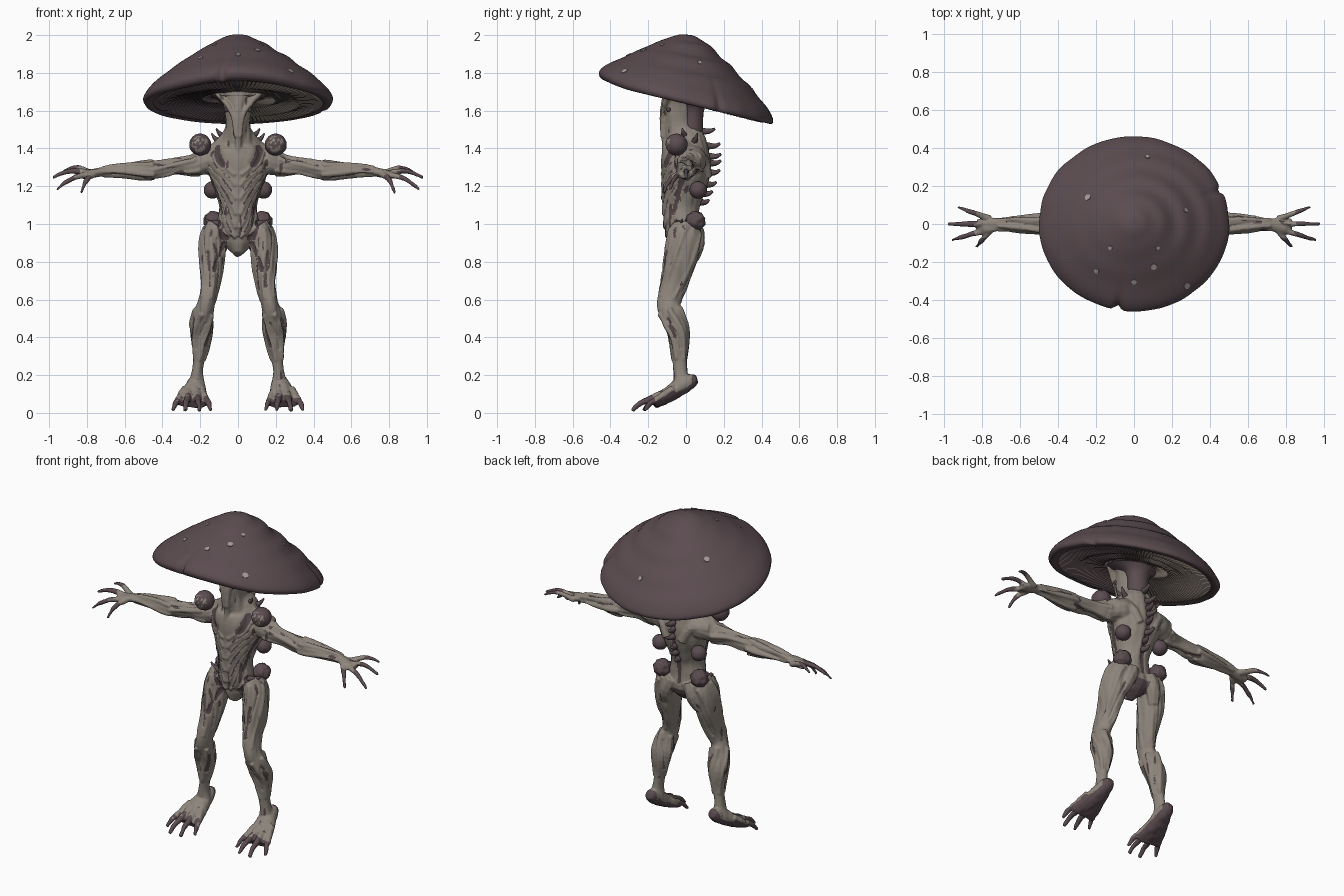
import bpy, bmesh, math, random
from mathutils import Vector, Matrix, noise
from mathutils.kdtree import KDTree

random.seed(4)
old = bpy.data.objects.get("Cube")
if old:
    bpy.data.objects.remove(old, do_unlink=True)


def material(name, color):
    m = bpy.data.materials.new(name)
    m.use_nodes = True
    m.diffuse_color = (*color, 1)
    node = next(n for n in m.node_tree.nodes if n.type == 'BSDF_PRINCIPLED')
    node.inputs["Base Color"].default_value = (*color, 1)
    node.inputs["Roughness"].default_value = .8
    return m


FLESH = material("pale bark flesh", (.27, .235, .2))
CAP = material("dusky purple", (.105, .072, .08))
SINEW = material("dark sinew", (.085, .06, .065))
GILL = material("brown gill", (.17, .14, .12))
SPOT = material("pale spot", (.36, .32, .31))


def finish(name, bm, mats, smooth=True):
    bmesh.ops.recalc_face_normals(bm, faces=bm.faces[:])
    me = bpy.data.meshes.new(name)
    bm.to_mesh(me)
    bm.free()
    for m in mats:
        me.materials.append(m)
    if smooth:
        me.shade_smooth()
    ob = bpy.data.objects.new(name, me)
    bpy.context.collection.objects.link(ob)
    return ob


def spline(pts, steps=4):
    """Smooth curve through rows of numbers of any length."""
    out = []
    for i in range(len(pts) - 1):
        rows = (pts[max(i - 1, 0)], pts[i], pts[i + 1], pts[min(i + 2, len(pts) - 1)])
        for k in range(steps):
            t = k / steps
            out.append([b + .5 * t * (c - a + t * (2*a - 5*b + 4*c - d + t * (3*(b - c) + d - a)))
                        for a, b, c, d in zip(*rows)])
    return out + [list(pts[-1])]


def frame(rings, i, ref):
    lo, hi = rings[max(i - 1, 0)], rings[min(i + 1, len(rings) - 1)]
    t = (Vector(hi[:3]) - Vector(lo[:3])).normalized()
    u = (ref - t * ref.dot(t)).normalized()
    return u, t.cross(u)


def surf(rings, ref, t, a, k=1):
    """Point on a limb's skin: t along it, angle a around it."""
    s = t * (len(rings) - 1)
    i = min(int(s), len(rings) - 2)
    row = [p + (q - p) * (s - i) for p, q in zip(rings[i], rings[i + 1])]
    u, v = frame(rings, i, ref)
    return Vector(row[:3]) + k * (u * math.cos(a) * row[3] + v * math.sin(a) * row[4])


def loft(bm, rings, ref, n=14):
    loops = []
    for i, row in enumerate(rings):
        u, v = frame(rings, i, ref)
        loops.append([bm.verts.new(Vector(row[:3]) + u * row[3] * math.cos(math.tau * k / n)
                                   + v * row[4] * math.sin(math.tau * k / n)) for k in range(n)])
    for a, b in zip(loops, loops[1:]):
        for k in range(n):
            bm.faces.new((a[k], a[k - 1], b[k - 1], b[k]))
    bm.faces.new(loops[0])
    bm.faces.new(loops[-1][::-1])


def tube(bm, pts, r0, r1, n=8):
    last = len(pts) - 1
    rows = [(*p, r0 + (r1 - r0) * i / last, r0 + (r1 - r0) * i / last) for i, p in enumerate(pts)]
    along = Vector(pts[-1]) - Vector(pts[0])
    axis = min((Vector((1, 0, 0)), Vector((0, 1, 0)), Vector((0, 0, 1))), key=lambda v: abs(v.dot(along)))
    loft(bm, spline(rows, 3), axis, n)


def skin_path(limb, t0, t1, a0, a1, k=1, n=8):
    return [surf(*limb, t0 + (t1 - t0) * i / n, math.radians(a0 + (a1 - a0) * i / n), k)
            for i in range(n + 1)]


# Main masses: centre, then the two radii of each ring
X, Y = Vector((1, 0, 0)), Vector((0, 1, 0))
torso = (spline([(0, -.03, 1.72, .17, .09), (0, -.035, 1.66, .09, .09), (0, -.04, 1.58, .07, .085),
                 (0, -.03, 1.5, .07, .085), (0, 0, 1.43, .12, .11), (0, 0, 1.35, .16, .13),
                 (0, 0, 1.27, .16, .13), (0, -.015, 1.18, .125, .115), (0, -.025, 1.09, .1, .1),
                 (0, -.02, 1, .11, .095), (0, -.01, .93, .1, .09), (0, -.03, .88, .06, .07),
                 (0, -.05, .84, .02, .03)]), X)
leg = (spline([(.1, 0, .98, .07, .085), (.13, -.01, .92, .068, .09), (.14, -.03, .81, .068, .088),
               (.148, -.065, .68, .05, .072), (.168, -.092, .58, .045, .062), (.188, -.07, .5, .056, .06),
               (.195, -.04, .42, .06, .058), (.205, -.034, .3, .034, .04), (.215, -.03, .22, .03, .038),
               (.22, -.025, .15, .045, .042)]), X)
arm = (spline([(.06, .03, 1.34, .08, .09), (.15, .02, 1.335, .085, .076), (.23, .01, 1.31, .057, .054),
               (.32, 0, 1.305, .042, .04), (.42, 0, 1.29, .044, .045), (.5, 0, 1.285, .05, .047),
               (.6, 0, 1.285, .042, .036), (.7, 0, 1.28, .031, .025), (.78, -.01, 1.265, .044, .023),
               (.83, -.01, 1.255, .036, .016)]), Y)
foot = (spline([(.22, .058, .18, .022, .02), (.22, .03, .17, .038, .038), (.225, -.02, .145, .052, .048),
                (.235, -.1, .09, .075, .038), (.24, -.17, .048, .09, .025)]), X)

bm = bmesh.new()
for limb in (leg, arm, foot):
    loft(bm, *limb)

# Muscle strands winding along limbs, with dark grooves between them
grooves = []
for k in range(5):
    a = 72 * k
    for limb, t0, t1, turn in ((leg, .06, .42, 50), (leg, .5, .8, -45), (arm, .2, .5, 40), (arm, .48, .8, -35)):
        tube(bm, skin_path(limb, t0, t1, a, a + turn, .9), .017, .01)
        if k in (0, 1, 3):
            grooves.append((.006, skin_path(limb, t0 + .06, t1 - .06, a + 36, a + 36 + turn, 1.02, 40)))

# Steep chevron ribs, fine grooves, and wide dark hollows
for k in range(6):
    t = .35 + .06 * k
    tube(bm, skin_path(torso, t, t + .17, 30, 84, .95), .008, .013)
    grooves.append((.005, skin_path(torso, t + .04, t + .19, 20, 72, 1.02, 40)))
for limb, width, *path in ((torso, .016, .32, .8, -90, -90), (torso, .024, .36, .45, 32, 58),
                           (torso, .018, .52, .7, 5, 25), (torso, .02, .74, .84, 25, 50),
                           (leg, .016, .14, .28, 150, 110), (leg, .01, .2, .36, 70, 95),
                           (leg, .014, .56, .68, 30, 20), (leg, .012, .58, .72, 150, 130),
                           (arm, .012, .42, .5, -70, -40)):
    grooves.append((width, skin_path(limb, *path, 1.02, 40)))

# Brow, shoulder slope, shoulder blade, and buttock
tube(bm, [(.12, -.08, 1.7), (.065, -.11, 1.64), (.025, -.122, 1.57), (.01, -.122, 1.46)], .016, .012)
tube(bm, [(.03, -.02, 1.49), (.1, 0, 1.41), (.19, .01, 1.36)], .04, .035)
tube(bm, [(.05, .11, 1.25), (.1, .09, 1.34), (.2, .05, 1.35)], .03, .035)
tube(bm, [(.06, .05, .97), (.09, .06, .9), (.12, .03, .82)], .045, .04)

# Fingers and toes
for x, y, z in ((.93, .09, 1.275), (.98, 0, 1.245), (.96, -.085, 1.18), (.83, -.12, 1.165)):
    base, tip = Vector((.76, y * .3, 1.265)), Vector((x, y, z))
    tube(bm, [base, base.lerp(tip, .5) + Vector((0, 0, .026)), base.lerp(tip, .8) + Vector((0, 0, .018)), tip], .018, .007)
for x, y in ((.145, -.225), (.205, -.285), (.28, -.285), (.345, -.22)):
    base, tip = Vector((.235 + (x - .235) * .4, -.07, .125)), Vector((x, y, .012))
    tube(bm, [base, base.lerp(tip, .5) + Vector((0, 0, .008)), base.lerp(tip, .8) + Vector((0, 0, .016)), tip], .024, .01)

# Mirror the limbs, add the trunk, and fuse into one skin
copy = bmesh.ops.duplicate(bm, geom=bm.verts[:] + bm.edges[:] + bm.faces[:])["geom"]
bmesh.ops.scale(bm, vec=(-1, 1, 1), verts=[g for g in copy if isinstance(g, bmesh.types.BMVert)])
loft(bm, *torso, 24)
tube(bm, [(0, -.1, 1.66), (0, -.12, 1.56), (0, -.11, 1.43), (0, -.12, 1.34)], .028, .012)
body = finish("body", bm, [FLESH])
fuse = body.modifiers.new("fuse", 'REMESH')
fuse.mode, fuse.voxel_size = 'VOXEL', .006
soft = body.modifiers.new("soften", 'SMOOTH')
soft.factor, soft.iterations = .5, 2
bpy.context.view_layer.update()
me = bpy.data.meshes.new_from_object(body.evaluated_get(bpy.context.evaluated_depsgraph_get()))
body.modifiers.clear()
body.data = me
me.materials.clear()
for m in (FLESH, CAP, SINEW):
    me.materials.append(m)

# Carve grooves and bark grain into the skin
marks = [(p, r) for r, path in grooves for p in path]
tree = KDTree(len(marks))
for i, (p, r) in enumerate(marks):
    tree.insert((abs(p.x), p.y, p.z), i)
tree.balance()


def in_groove(co):
    _, i, d = tree.find((abs(co.x), co.y, co.z))
    return max(0, 1 - d / (marks[i][1] * 1.6))


def grain(co):
    fine, along = 34, 8
    on_arm = abs(co.x) > .25 and co.z > 1.1
    return noise.noise(Vector((co.x * (along if on_arm else fine), co.y * fine, co.z * (fine if on_arm else along))))


flat = []
for co, n in [(v.co.copy(), v.normal.copy()) for v in me.vertices]:
    flat.extend(co + n * (.004 * grain(co) - .008 * in_groove(co)))
me.vertices.foreach_set("co", flat)
me.update()
for p in me.polygons:
    c, n, g = p.center.copy(), p.normal.copy(), grain(p.center)
    hand = abs(c.x) + .03 * g > .85 or (abs(c.x) > .75 and c.y < -.075)
    sole = c.z < .21 and (c.y + .05 * g < -.17 or n.z < -.15 or c.z < .04 or c.y > .03)
    crotch = abs(c.x) < .05 and .78 < c.z < .92 and c.y > -.04
    if hand or sole or crotch:
        p.material_index = 1
    elif in_groove(c) + .15 * g > .35 or (g < -.5 and n.y < .3):
        p.material_index = 2
me.shade_smooth()

# Cap: sheared dome with spiral ridges and a torn rim
TILT, BASE, SEGS = .24, 1.652, 180


def cap_point(a, f, h):
    edge = 1 + .012 * noise.noise(Vector((math.cos(a) * 4, math.sin(a) * 4, 0)))
    for at, depth in ((-1.75, .06), (.4, .04)):
        edge -= depth * math.exp(-((math.remainder(a - at, math.tau)) / .04) ** 2)
    r = f * (1 + (edge - 1) * f ** 6)
    x, y = .5 * r * math.cos(a), .46 * r * math.sin(a)
    ripple = .01 * math.sin(f * 26 + a) * 4 * f * max(0, 1 - f) * max(.1, math.sin(a + .8))
    front_lift = .8 * max(0, -y - .27) ** 2
    return Vector((x, y + .03 * (1 - f), BASE - TILT * y + h + ripple + front_lift))


def ring_surface(bm, rows, segs, point):
    loops = [[bm.verts.new(point(j, *row)) for j in range(segs)] for row in rows]
    for a, b in zip(loops, loops[1:]):
        for j in range(segs):
            bm.faces.new((a[j - 1], a[j], b[j], b[j - 1])).material_index = j % 2
    bmesh.ops.remove_doubles(bm, verts=bm.verts[:], dist=.00001)


dome = spline([(0, .348), (.12, .338), (.25, .307), (.4, .262), (.6, .197), (.8, .122), (.93, .066), (1, .016),
               (.99, -.012), (.94, -.016), (.87, -.004)], 5)
bm = bmesh.new()
ring_surface(bm, dome, SEGS, lambda j, f, h: cap_point(math.tau * j / SEGS, f, h))
for face in bm.faces:
    face.material_index = 0
finish("cap", bm, [CAP])

# Pleated gills under the cap
under = spline([(.9, -.014), (.8, -.018), (.65, -.008), (.5, .006), (.3, .012), (.12, .03)], 2)
bm = bmesh.new()
ring_surface(bm, under, 240, lambda j, f, h: cap_point(math.tau * j / 240, f, h + .02 * (j % 2) * f))
finish("gills", bm, [GILL, SINEW], False)

# Pale flecks on the cap
bm = bmesh.new()
for x, y in ((.07, .34), (-.13, -.15), (-.2, -.26), (.28, .06), (.13, -.15), (0, -.32), (.28, -.33), (-.25, .13), (.1, -.23)):
    a, f = math.atan2(y / .46, x / .5), math.hypot(x / .5, y / .46)
    i = min(range(35), key=lambda k: abs(dome[k][0] - f))
    p, q, s = cap_point(a, *dome[i]), cap_point(a, *dome[i + 1]), cap_point(a + .05, *dome[i])
    turn = (q - p).cross(s - p).to_track_quat('Z', 'Y').to_matrix().to_4x4()
    r = random.uniform(.011, .019)
    bmesh.ops.create_cone(bm, cap_ends=True, segments=7, radius1=r, radius2=r, depth=.008,
                          matrix=Matrix.Translation(p) @ turn)
finish("cap_flecks", bm, [SPOT], False)

# Dark stem flaring behind the head into the cap
bm = bmesh.new()
loft(bm, spline([(0, .04, 1.42, .05, .05), (0, .035, 1.5, .06, .055), (0, .035, 1.6, .066, .06),
                 (0, .035, 1.65, .1, .09), (0, .03, 1.7, .19, .16)]), X, 28)
finish("stem", bm, [CAP])

# Spore bulbs, eyes and shoulder, hip and spine thorns
for side, label in ((1, "left"), (-1, "right")):
    for part, x, y, z, r in (("shoulder_bulb", .2, -.05, 1.42, .058), ("rib_bulb", .135, .065, 1.18, .046),
                             ("hip_bulb", .13, .05, 1.015, .052), ("eye", .06, -.092, 1.605, .012)):
        bm = bmesh.new()
        bmesh.ops.create_icosphere(bm, subdivisions=4, radius=r)
        for v in bm.verts:
            v.co *= 1 + (.14 if part == "hip_bulb" else .03) * noise.noise(v.co * 45)
        for face in bm.faces:
            c = face.calc_center_median()
            face.material_index = int(part == "shoulder_bulb" and c.y < -.6 * r and noise.noise(c * 70) > .05)
        bmesh.ops.translate(bm, vec=(side * x, y, z), verts=bm.verts[:])
        finish(f"{label}_{part}", bm, [SINEW if part == "eye" else CAP, FLESH])
    bm = bmesh.new()
    for a, b in (((.07, 0, 1.46), (.115, -.02, 1.505)), ((.09, .04, 1.43), (.14, .06, 1.48)),
                 ((.1, -.04, 1), (.175, -.02, 1.025))):
        a, b = Vector(a), Vector(b)
        a.x, b.x = a.x * side, b.x * side
        tube(bm, [a, a.lerp(b, .6) - Vector((0, 0, .008)), b], .02, .004)
    finish(f"{label}_thorns", bm, [CAP])
bm = bmesh.new()
for k in range(8):
    t = .31 + .046 * k
    root = surf(*torso, t, -math.pi / 2, .9)
    tip = root + Vector((.012 * (-1) ** k, .078 - .004 * k, .012))
    tube(bm, [root, root.lerp(tip, .6) - Vector((0, 0, .008)), tip], .02, .007)
finish("spine_thorns", bm, [CAP])
